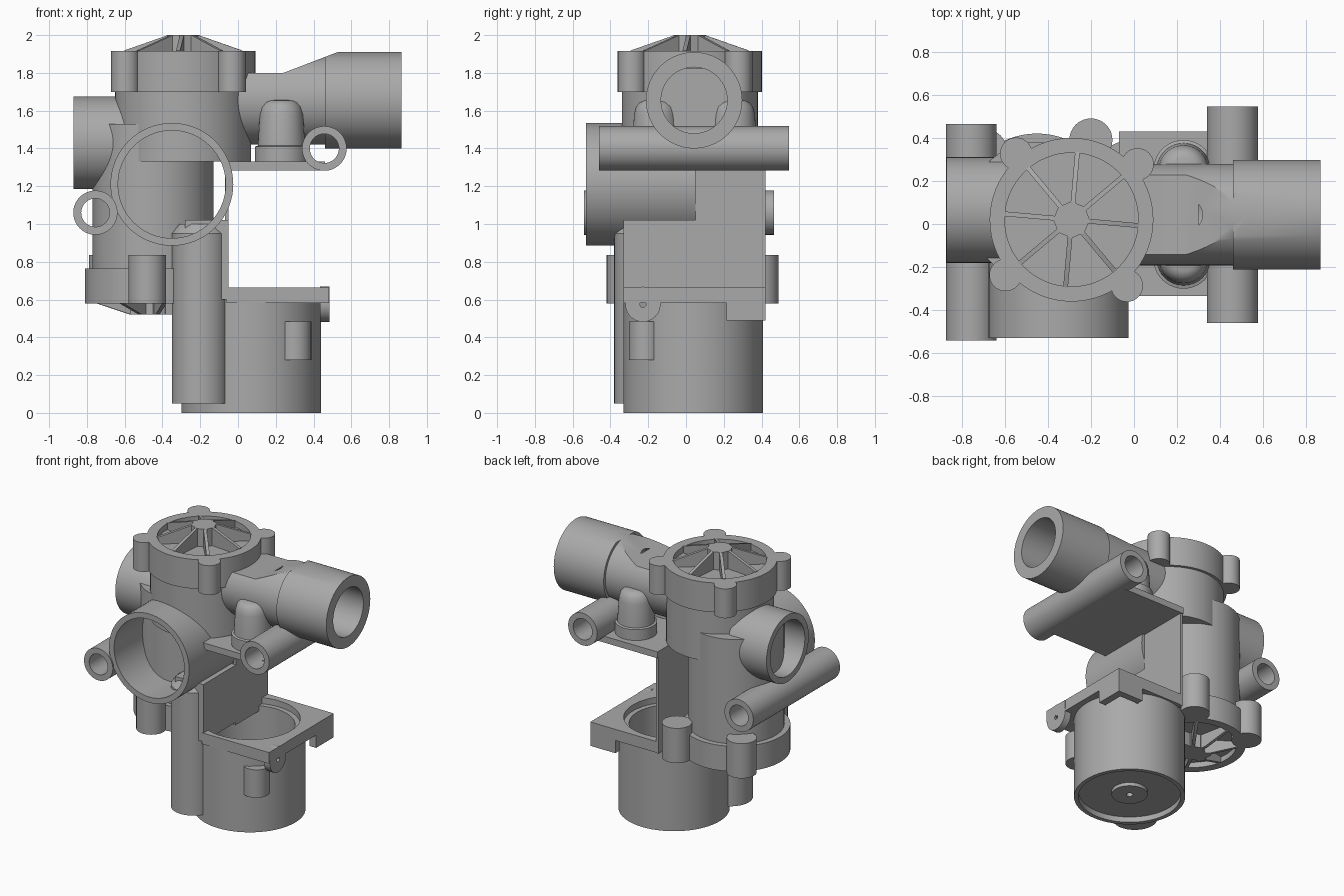
import bpy, bmesh, math
from mathutils import Vector, Matrix

if "Cube" in bpy.data.objects:
    bpy.data.objects.remove(bpy.data.objects["Cube"])

grey = bpy.data.materials.new("grey_plastic")
grey.use_nodes = True
grey.diffuse_color = (0.4, 0.4, 0.4, 1)
grey.node_tree.nodes["Principled BSDF"].inputs["Base Color"].default_value = (0.4, 0.4, 0.4, 1)
AXES = {"x": Vector((1, 0, 0)), "y": Vector((0, 1, 0)), "z": Vector((0, 0, 1))}


def shade(me):
    for p in me.polygons:
        p.use_smooth = True
    me.set_sharp_from_angle(angle=math.radians(35))


def finish(name, bm):
    bmesh.ops.remove_doubles(bm, verts=bm.verts, dist=1e-5)
    bmesh.ops.recalc_face_normals(bm, faces=bm.faces)
    me = bpy.data.meshes.new(name)
    bm.to_mesh(me)
    bm.free()
    me.materials.append(grey)
    shade(me)
    ob = bpy.data.objects.new(name, me)
    bpy.context.collection.objects.link(ob)
    return ob


def lathe(name, profile, loc, axis="z", n=64):
    """Turn a closed (radius, height) profile around an axis."""
    bm = bmesh.new()
    rings = [[bm.verts.new((r * math.cos(math.tau * i / n), r * math.sin(math.tau * i / n), h))
              for i in range(n)] for r, h in profile]
    for k, ring in enumerate(rings):
        nxt = rings[(k + 1) % len(rings)]
        if profile[k][0] == 0 and profile[(k + 1) % len(rings)][0] == 0:
            continue
        for i in range(n):
            j = (i + 1) % n
            bm.faces.new((ring[i], ring[j], nxt[j], nxt[i]))
    bmesh.ops.dissolve_degenerate(bm, dist=1e-6, edges=bm.edges)
    q = AXES["z"].rotation_difference(AXES[axis])
    bm.transform(Matrix.Translation(loc) @ q.to_matrix().to_4x4())
    return finish(name, bm)


def rod(name, r, lo, hi, loc, axis="z", n=64):
    return lathe(name, [(0, lo), (r, lo), (r, hi), (0, hi)], loc, axis, n)


def tube(name, r, bore, lo, hi, loc, axis="z"):
    return lathe(name, [(bore, lo), (r, lo), (r, hi), (bore, hi)], loc, axis)


def box(name, x, y, z):
    bm = bmesh.new()
    bmesh.ops.create_cube(bm, size=1)
    for v in bm.verts:
        v.co = [c[0] if s < 0 else c[1] for s, c in zip(v.co, (x, y, z))]
    return finish(name, bm)


def prism(name, outline, y0, y1, matrix=Matrix()):
    """Extrude an (x, z) outline along y."""
    bm = bmesh.new()
    f = bm.faces.new([bm.verts.new((x, y0, z)) for x, z in outline])
    ext = bmesh.ops.extrude_face_region(bm, geom=[f])["geom"]
    bmesh.ops.translate(bm, vec=(0, y1 - y0, 0),
                        verts=[v for v in ext if isinstance(v, bmesh.types.BMVert)])
    bm.transform(matrix)
    return finish(name, bm)


def cut(ob, cutter):
    mod = ob.modifiers.new("cut", "BOOLEAN")
    mod.operation, mod.solver, mod.object = "DIFFERENCE", "EXACT", cutter
    dg = bpy.context.evaluated_depsgraph_get()
    me = bpy.data.meshes.new_from_object(ob.evaluated_get(dg))
    ob.modifiers.clear()
    ob.data = me
    bpy.data.objects.remove(cutter)
    shade(me)


def spokes(name, centre, count, turn, outline):
    for k in range(count):
        m = Matrix.Translation(centre) @ Matrix.Rotation(turn + math.tau * k / count, 4, "Z")
        prism(f"{name}_{k + 1}", outline, -0.011, 0.011, m)


# Upper chamber and top cap
TOP = Vector((-0.29, 0.02, 0))
rod("upper_chamber", 0.36, 1.33, 1.72, TOP)
lathe("top_cap", [(0, 1.70), (0.38, 1.70), (0.38, 1.915), (0.31, 1.915), (0.31, 1.87), (0, 1.87)], TOP)
rod("cap_hub", 0.085, 1.86, 2.0, TOP, n=8)
spokes("cap_rib", TOP, 8, math.radians(-5), [(0.05, 1.86), (0.315, 1.86), (0.315, 1.918), (0.08, 2.0), (0.05, 2.0)])
for k in range(4):
    a = math.radians(40 + 90 * k)
    rod(f"cap_lug_{k + 1}", 0.075, 1.70, 1.915, TOP + Vector((0.4 * math.cos(a), 0.4 * math.sin(a), 0)), n=32)

# Lower chamber with its flange and underside ribs
LOW = Vector((-0.45, 0.06, 0))
rod("lower_chamber", 0.32, 0.70, 1.53, LOW)
lathe("lower_flange", [(0, 0.62), (0.30, 0.62), (0.30, 0.58), (0.36, 0.58), (0.36, 0.765), (0, 0.765)], LOW)
rod("lower_hub", 0.09, 0.52, 0.63, LOW, n=8)
spokes("lower_rib", LOW, 8, 0.2, [(0.05, 0.63), (0.305, 0.63), (0.305, 0.58), (0.12, 0.52), (0.05, 0.52)])
box("lower_bar", (-0.57, -0.3), (0.0, 0.12), (0.52, 0.63))
for k, (x, y) in enumerate([(-0.2, 0.39), (-0.69, 0.34), (-0.48, -0.32)]):
    rod(f"lower_lug_{k + 1}", 0.1, 0.58, 0.835, (x, y, 0), n=32)

# Front ring and side port
tube("front_ring", 0.325, 0.285, -0.53, 0.05, (-0.35, 0, 1.21), "y")
tube("side_port", 0.245, 0.20, -0.87, -0.55, (0, 0.065, 1.43), "x")

# Outlet: neck, wider pipe and bore, planed off along the top
outlet = lathe("outlet_pipe", [(0, -0.1), (0.235, -0.1), (0.235, 0.46), (0.255, 0.46), (0.255, 0.865),
                               (0.175, 0.865), (0.175, 0.3), (0, 0.3)], (0, 0.043, 1.655), "x")
cut(outlet, prism("plane_cutter", [(-0.3, 1.80), (0.24, 1.80), (0.53, 1.911), (0.53, 2.2), (-0.3, 2.2)], -0.5, 0.5))

# Mounting tubes
tube("left_mount_tube", 0.118, 0.077, -0.46, 0.545, (0.457, 0, 1.40), "y")
tube("right_mount_tube", 0.117, 0.075, -0.54, 0.465, (-0.755, 0, 1.06), "y")

# Shelf, upright wall and domed studs
box("shelf", (-0.07, 0.46), (-0.335, 0.43), (1.283, 1.33))
prism("upright_wall", [(-0.07, 0.6), (-0.05, 0.6), (-0.05, 1.3), (-0.07, 1.3)], 0.05, 0.42)
box("wall_block", (-0.28, -0.05), (-0.33, 0.05), (0.6, 1.02))
box("wall_foot", (-0.07, -0.05), (0.04, 0.42), (0.58, 1.02))
for side, y in (("front", -0.16), ("back", 0.25)):
    lathe(f"{side}_stud", [(0, 1.32), (0.14, 1.32), (0.14, 1.41), (0.125, 1.415), (0.115, 1.58),
                           (0.105, 1.62), (0.085, 1.645), (0.06, 1.655), (0, 1.656)], (0.23, y, 0), n=40)

# Vertical column
lathe("column", [(0, 0.05), (0.15, 0.05), (0.15, 0.95), (0.11, 1.0), (0, 1.0)], (-0.2, -0.23, 0), n=48)

# Motor cup with recessed base and centre boss
CUP = Vector((0.07, 0.038, 0))
lathe("motor_cup", [(0, 0.04), (0.34, 0.04), (0.34, 0), (0.37, 0), (0.37, 0.62), (0.30, 0.62),
                    (0.30, 0.12), (0, 0.12)], CUP)
tube("base_boss", 0.12, 0.022, 0.015, 0.05, CUP)
plate = box("motor_plate", (-0.06, 0.483), (-0.332, 0.42), (0.583, 0.665))
cut(plate, rod("hole_cutter", 0.335, 0.4, 0.9, CUP))
rod("cup_rib", 0.088, 0.28, 0.485, (0.30, -0.215, 0), n=32)

# Hinge ear and corner clip
tube("hinge_ear", 0.093, 0.016, 0.435, 0.485, (0, -0.228, 0.575), "x")
box("hinge_ear_top", (0.435, 0.485), (-0.321, -0.135), (0.6, 0.665))
box("corner_clip", (0.43, 0.483), (0.215, 0.42), (0.49, 0.6))
box("corner_clip_side", (0.28, 0.483), (0.37, 0.42), (0.49, 0.6))
